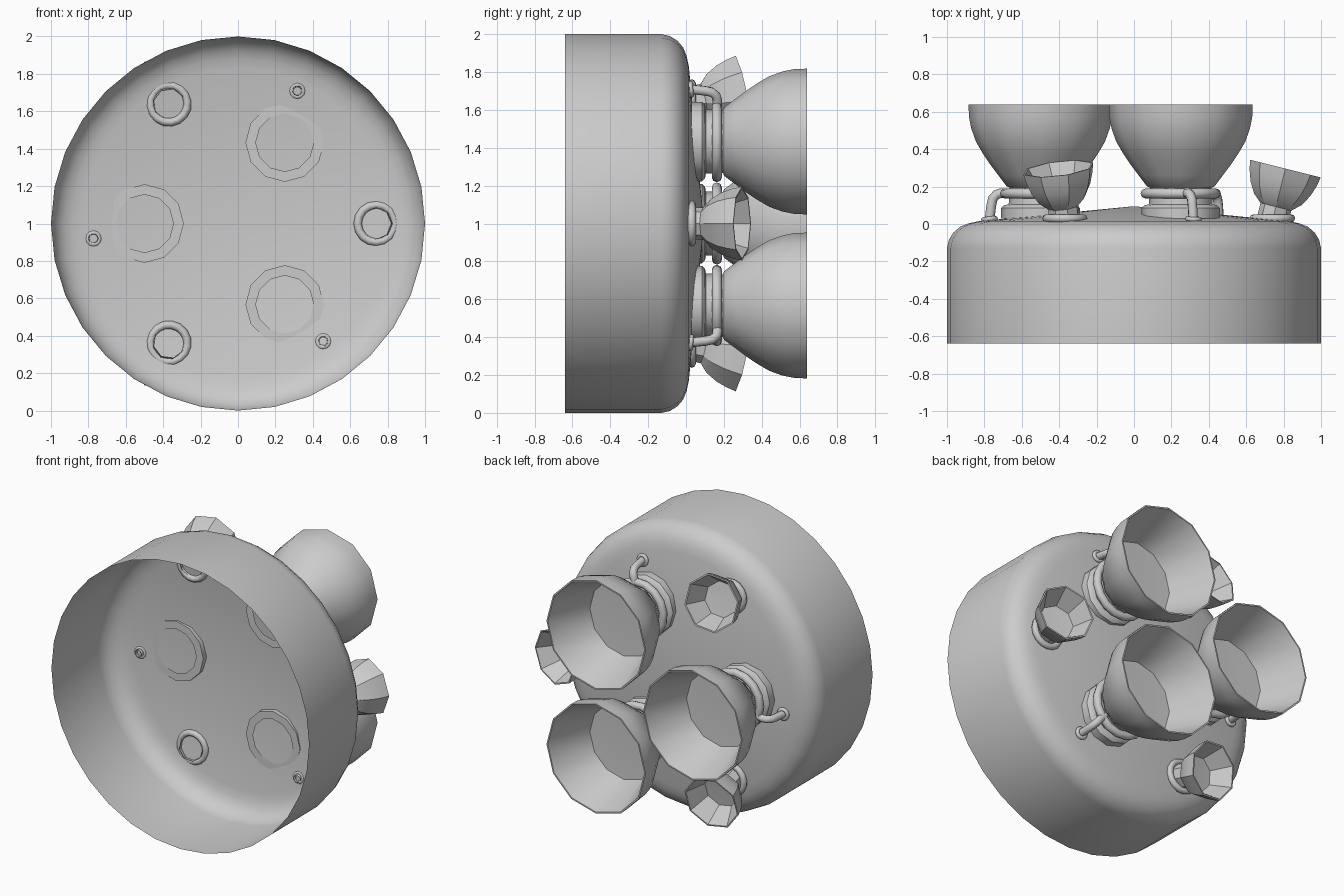
import bpy, bmesh, math
from mathutils import Matrix, Vector

if "Cube" in bpy.data.objects:
    bpy.data.objects.remove(bpy.data.objects["Cube"])


def finish(ob, angle=35):
    bpy.ops.object.select_all(action='DESELECT')
    ob.select_set(True)
    bpy.context.view_layer.objects.active = ob
    bpy.ops.object.shade_smooth_by_angle(angle=math.radians(angle))


def lathe(name, profile, sides, matrix, closed=False, angle=35):
    """Revolve (radius, height) points around local Z."""
    bm = bmesh.new()
    rings = []
    for r, h in profile:
        if r == 0:
            rings.append([bm.verts.new((0, 0, h))] * sides)
        else:
            rings.append([bm.verts.new((r * math.cos(2 * math.pi * i / sides),
                                        r * math.sin(2 * math.pi * i / sides), h))
                          for i in range(sides)])
    pairs = list(zip(rings, rings[1:]))
    if closed:
        pairs.append((rings[-1], rings[0]))
    for a, b in pairs:
        for i in range(sides):
            j = (i + 1) % sides
            quad = [a[i], a[j], b[j], b[i]]
            bm.faces.new(list(dict.fromkeys(quad)))
    bmesh.ops.recalc_face_normals(bm, faces=bm.faces)
    me = bpy.data.meshes.new(name)
    bm.to_mesh(me)
    bm.free()
    ob = bpy.data.objects.new(name, me)
    bpy.context.collection.objects.link(ob)
    ob.matrix_world = matrix
    finish(ob, angle)
    return ob


def ring(name, major, minor, sides, matrix):
    prof = [(major + minor * math.cos(a * math.pi / 4), minor * math.sin(a * math.pi / 4))
            for a in range(8)]
    return lathe(name, prof, sides, matrix, closed=True, angle=60)


def along(pos, axis=(0, 1, 0)):
    return Matrix.Translation(pos) @ Vector(axis).to_track_quat('Z', 'X').to_matrix().to_4x4()


def pipe(name, points, radius, matrix):
    cu = bpy.data.curves.new(name, 'CURVE')
    cu.dimensions = '3D'
    cu.bevel_depth = radius
    cu.bevel_resolution = 2
    sp = cu.splines.new('POLY')
    sp.points.add(len(points) - 1)
    for p, co in zip(sp.points, points):
        p.co = (*co, 1)
    ob = bpy.data.objects.new(name, cu)
    bpy.context.collection.objects.link(ob)
    ob.matrix_world = matrix
    bpy.ops.object.select_all(action='DESELECT')
    ob.select_set(True)
    bpy.context.view_layer.objects.active = ob
    bpy.ops.object.convert(target='MESH')
    finish(bpy.context.object, 60)


centre = Matrix.Translation((0, 0, 1))

# Open drum with rounded shoulder and shallow conical end
lathe("hull", [(1, -.64), (1, -.13), (.99, -.085), (.965, -.045), (.93, -.015),
               (.885, .003), (.83, .015), (0, .095)], 32, centre @ along((0, 0, 0)))

# Main bell: collar, neck, outer bell, rim, hollow inside
bell = [(.155, .03), (.21, .03), (.21, .085), (.195, .1), (.17, .105), (.165, .195),
        (.18, .2), (.225, .26), (.27, .32), (.31, .38), (.345, .44), (.37, .51),
        (.382, .57), (.385, .64), (.375, .64), (.265, .33), (0, .32)]

# Small tilted thruster bell
jet = [(.085, .0), (.085, .09), (.13, .13), (.165, .19), (.185, .25), (.195, .3),
       (.185, .3), (.12, .16), (0, .155)]
tilt = math.radians(14)

for k in range(3):
    m = centre @ Matrix.Rotation(math.radians(-120 * k), 4, 'Y')

    # Main engine with its feed ring
    lathe(f"engine_bell_{k}", bell, 12, m @ along((-.5, 0, 0)), angle=40)
    ring(f"feed_ring_{k}", .19, .027, 16, m @ along((-.5, .163, 0)))

    # Feed pipe from the hull to the ring
    pipe(f"feed_pipe_{k}",
         [(-.775, 0, -.08), (-.763, .1, -.08), (-.755, .135, -.08), (-.735, .158, -.078),
          (-.71, .165, -.075), (-.65, .163, -.06)], .026, m)
    ring(f"pipe_flange_{k}", .032, .013, 12, m @ along((-.773, .027, -.08), (-.1, 1, 0)))

    # Small thruster and its base ring
    axis = (math.sin(tilt), math.cos(tilt), 0)
    lathe(f"thruster_bell_{k}", jet, 8, m @ along((.737, .005, 0), axis), angle=30)
    ring(f"thruster_base_{k}", .1, .022, 16, m @ along((.74, .03, 0)))
